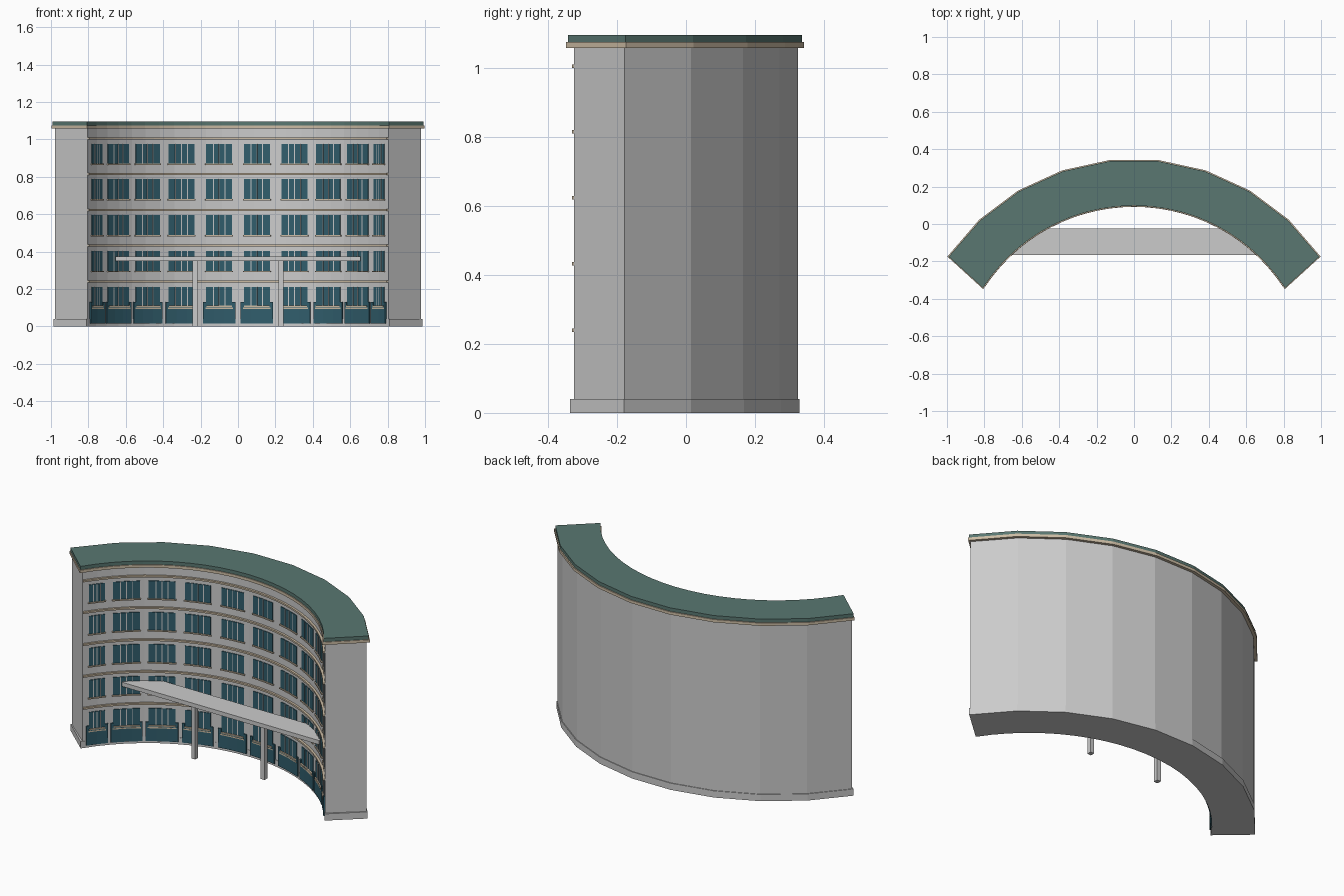
import bpy, bmesh
from math import sin, cos, radians

if "Cube" in bpy.data.objects:
    bpy.data.objects.remove(bpy.data.objects["Cube"])

CY = -0.864      # centre of the curved plan
R_IN = 0.9686    # concave facade radius


def mat(name, rgb):
    m = bpy.data.materials.new(name)
    m.diffuse_color = (*rgb, 1)
    m.use_nodes = True
    m.node_tree.nodes["Principled BSDF"].inputs["Base Color"].default_value = m.diffuse_color
    return m


GLASS = mat("dark_glass", (0.03, 0.11, 0.15))
ROOF = mat("roof_green", (0.10, 0.185, 0.165))
TRIM = mat("beige_trim", (0.60, 0.50, 0.37))


def arc(r, a0, a1, n):
    pts = []
    for i in range(n + 1):
        a = radians(a0 + (a1 - a0) * i / n)
        pts.append((r * sin(a), CY + r * cos(a)))
    return pts


def prism(bm, inner, outer, z0, z1):
    """Closed upright prism between an inner and an outer plan line."""
    plan = outer + inner[::-1]
    lo = [bm.verts.new((x, y, z0)) for x, y in plan]
    hi = [bm.verts.new((x, y, z1)) for x, y in plan]
    n = len(plan)
    faces = [bm.faces.new(lo), bm.faces.new(hi)]
    for i in range(n):
        j = (i + 1) % n
        bm.faces.new((lo[i], lo[j], hi[j], hi[i]))
    bmesh.ops.triangulate(bm, faces=faces)


def finish(bm, name, material=None):
    bmesh.ops.recalc_face_normals(bm, faces=bm.faces)
    me = bpy.data.meshes.new(name)
    bm.to_mesh(me)
    bm.free()
    ob = bpy.data.objects.new(name, me)
    bpy.context.collection.objects.link(ob)
    if material:
        me.materials.append(material)
    return ob


def slab(name, r_in, a_in, r_out, a_out, z0, z1, material=None):
    bm = bmesh.new()
    prism(bm, arc(r_in, -a_in, a_in, 22), arc(r_out, -a_out, a_out, 9), z0, z1)
    return finish(bm, name, material)


def strips(name, items, material=None):
    """items: (a0, a1, z0, z1, depth proud of the facade)"""
    bm = bmesh.new()
    for a0, a1, z0, z1, d in items:
        n = max(1, round((a1 - a0) / 4))
        prism(bm, arc(R_IN - d, a0, a1, n), arc(R_IN + 0.004, a0, a1, n), z0, z1)
    return finish(bm, name, material)


# Main curved mass, plinth, cornice and roof
slab("building_body", R_IN, 56.2, 1.196, 55.0, 0.005, 1.06)
slab("plinth", 0.967, 56.9, 1.2005, 55.25, 0.0, 0.04)
slab("cornice", 0.957, 57.4, 1.213, 55.35, 1.058, 1.075, TRIM)
slab("roof", 0.962, 57.1, 1.207, 55.2, 1.075, 1.096, ROOF)

# Facade details: bay centre angle, window half width, shopfront half width
bays = [(6, 4.15, 5.2), (18.3, 4.35, 5.3), (30.1, 4.4, 5.3),
        (41.6, 4.4, 5.2), (51.4, 2.7, 3.7)]
bays += [(-c, w, s) for c, w, s in bays]
floors = [(0.10, 0.21), (0.297, 0.403), (0.488, 0.595), (0.68, 0.787), (0.87, 0.975)]

panes, mullions, sills, shops, shop_rails = [], [], [], [], []
for c, w, s in bays:
    for z0, z1 in floors:
        panes.append((c - w, c + w, z0, z1, 0.004))
        sills.append((c - w - 0.3, c + w + 0.3, z0 - 0.007, z0, 0.010))
        for f in (-0.45, 0.0, 0.45):
            mullions.append((c + f * w - 0.13, c + f * w + 0.13, z0, z1, 0.007))
    shops.append((c - s, c + s, 0.015, 0.105, 0.009))
    # raised side panels beside the window
    shops.append((c - s, c - w, 0.105, 0.13, 0.009))
    shops.append((c + w, c + s, 0.105, 0.13, 0.009))
    shop_rails.append((c - w, c + w, 0.105, 0.111, 0.012))
strips("window_panes", panes, GLASS)
strips("window_mullions", mullions)
strips("window_sills", sills, TRIM)
strips("shopfront_panels", shops, GLASS)
strips("shopfront_rails", shop_rails, TRIM)

# Ledges running along every storey
strips("storey_ledges", [(-56.1, 56.1, z - 0.005, z + 0.005, 0.013)
                         for z in (0.24, 0.432, 0.623, 0.815, 1.005)], TRIM)


def box(name, x0, x1, y0, y1, z0, z1):
    bm = bmesh.new()
    prism(bm, [(x0, y0), (x1, y0)], [(x0, y1), (x1, y1)], z0, z1)
    return finish(bm, name)


# Entrance canopy on two posts
box("canopy", -0.655, 0.655, -0.167, -0.025, 0.35, 0.375)
for side, x in (("left", -0.23), ("right", 0.23)):
    box("canopy_post_" + side, x - 0.0125, x + 0.0125, -0.095, -0.068, 0, 0.352)
